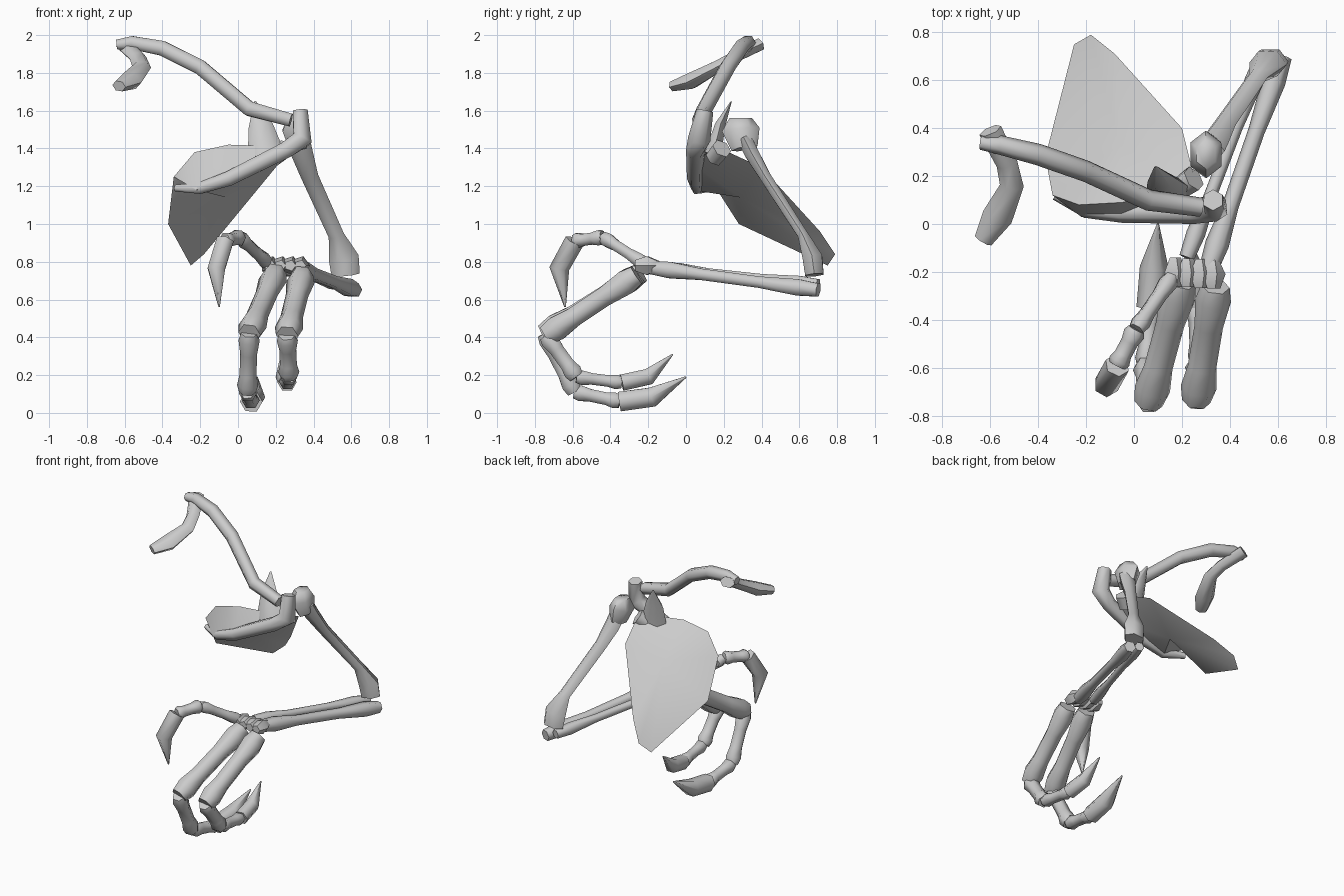
import bpy, bmesh
from math import cos, sin, tau, radians
from mathutils import Vector

cube = bpy.data.objects.get("Cube")
if cube:
    bpy.data.objects.remove(cube)

GREY = (0.6, 0.6, 0.6, 1)
bone_grey = bpy.data.materials.new("bone_grey")
bone_grey.use_nodes = True
bone_grey.diffuse_color = GREY
bone_grey.node_tree.nodes["Principled BSDF"].inputs["Base Color"].default_value = GREY

ACROSS = Vector((1, 0, 0))
DEEP = Vector((0, 1, 0))


def finish(name, bm, angle):
    """Turn the bmesh into a smooth-shaded bone object."""
    bmesh.ops.recalc_face_normals(bm, faces=bm.faces)
    mesh = bpy.data.meshes.new(name)
    bm.to_mesh(mesh)
    bm.free()
    mesh.materials.append(bone_grey)
    obj = bpy.data.objects.new(name, mesh)
    bpy.context.collection.objects.link(obj)
    bpy.ops.object.select_all(action='DESELECT')
    bpy.context.view_layer.objects.active = obj
    obj.select_set(True)
    bpy.ops.object.shade_smooth_by_angle(angle=radians(angle))


def tube(name, path, radii, wide=ACROSS, flat=1.0, sides=6):
    """Low-poly tube along a path; flat scales it across the wide direction."""
    bm = bmesh.new()
    points = [Vector(p) for p in path]
    rings = []
    for i, (point, radius) in enumerate(zip(points, radii)):
        before = (point - points[i - 1]).normalized() if i else Vector()
        after = (points[i + 1] - point).normalized() if i + 1 < len(points) else Vector()
        along = (before + after).normalized()
        side = (wide - along * wide.dot(along)).normalized()
        normal = along.cross(side) * flat
        turns = [tau * k / sides for k in range(sides)]
        rings.append([bm.verts.new(point + (side * cos(a) + normal * sin(a)) * radius)
                      for a in turns])
    for ring, following in zip(rings, rings[1:]):
        for k in range(sides):
            j = (k + 1) % sides
            bm.faces.new((ring[k], ring[j], following[j], following[k]))
    bm.faces.new(rings[0])
    bm.faces.new(rings[-1])
    finish(name, bm, 65)


def long_bone(name, start, end, waist, knob):
    """Straight bone with a slim waist and a swollen knob at each end."""
    start, end = Vector(start), Vector(end)
    path = [start.lerp(end, t) for t in (0, .12, .35, .7, .88, 1)]
    radii = [knob * .8, knob, waist, waist, knob, knob * .8]
    tube(name, path, radii)


def finger(name, joints, girths, claw_girth, claw_side=ACROSS):
    """Chain of bones between the joints, closed by a claw curving on to the tip."""
    joints = [Vector(j) for j in joints]
    *knuckles, tip = joints
    for k, girth in enumerate(girths):
        long_bone(f"{name}_bone_{k + 1}", knuckles[k], knuckles[k + 1], girth * .8, girth)
    root = knuckles[-1]
    heading = (root - knuckles[-2]).normalized()
    reach = (tip - root).normalized()
    bulge = (heading - reach * heading.dot(reach)) * .07
    tube(f"{name}_claw", [root, root.lerp(tip, .45) + bulge, tip],
         [claw_girth, claw_girth, claw_girth * .08], claw_side)


# Shoulder blade: rim, crowned back, hollow front under a raised ridge line
blade = bmesh.new()
rim = [blade.verts.new(p) for p in (
    (-.34, .12, 1.25), (-.37, .28, 1), (-.25, .75, .78), (-.18, .79, .84), (-.08, .71, .96),
    (.2, .4, 1.3), (.26, .16, 1.41), (-.05, .09, 1.42), (-.23, .08, 1.38))]
ridge = [blade.verts.new(p) for p in ((.12, .03, 1.32), (-.05, .03, 1.24), (-.22, .03, 1.18))]
inner, middle, outer = ridge
left, top, right, corner = rim[6], rim[7], rim[8], rim[0]
for face in ((left, top, middle, inner), (top, right, outer, middle), (right, corner, outer)):
    blade.faces.new(face)
for loop, crown in ((rim, (-.06, .33, 1.22)), (rim[:7] + ridge, (-.06, .29, 1.14))):
    centre = blade.verts.new(crown)
    for k, vert in enumerate(loop):
        blade.faces.new((vert, loop[(k + 1) % len(loop)], centre))
finish("shoulder_blade", blade, 40)

# Ridge across the blade, turning up into the shoulder tip
tube("blade_ridge",
     [(-.33, .12, 1.19), (-.2, .06, 1.19), (-.05, .05, 1.24), (.25, .05, 1.39),
      (.34, .07, 1.45), (.33, .1, 1.6)],
     [.02, .035, .045, .05, .06, .045], DEEP)
tube("blade_hook", [(.15, .14, 1.36), (.12, .18, 1.52), (.09, .24, 1.65)],
     [.1, .065, .005], flat=.5)
tube("shoulder_socket", [(.19, .15, 1.35), (.25, .19, 1.4)], [.05, .055], DEEP)

# Collar bone and breast bone
tube("collar_bone",
     [(-.64, .34, 1.95), (-.56, .33, 1.96), (-.4, .29, 1.93), (-.2, .22, 1.83),
      (.06, .1, 1.61), (.28, .07, 1.55)],
     [.03, .04, .045, .045, .045, .04], DEEP)
tube("breast_bone",
     [(-.6, .39, 1.95), (-.53, .25, 1.88), (-.51, .16, 1.83), (-.57, .03, 1.76),
      (-.63, -.07, 1.73)],
     [.05, .045, .05, .065, .04], flat=.75)

# Arm
tube("upper_arm_head", [(.3, .29, 1.56), (.3, .29, 1.5), (.32, .31, 1.4)],
     [.06, .1, .07], DEEP, .75)
tube("upper_arm",
     [(.32, .31, 1.45), (.34, .35, 1.37), (.38, .42, 1.25), (.52, .62, .94),
      (.56, .67, .82), (.57, .68, .73)],
     [.06, .058, .046, .042, .08, .075], flat=.75)
long_bone("outer_forearm", (.62, .7, .65), (.31, -.19, .77), .035, .05)
long_bone("inner_forearm", (.54, .7, .68), (.22, -.14, .77), .027, .04)

# Row of wrist pebbles
first, last = Vector((.17, -.2, .78)), Vector((.33, -.21, .78))
for k in range(4):
    pebble = first.lerp(last, k / 3)
    tube(f"wrist_bone_{k + 1}", [pebble + DEEP * .06, pebble, pebble - DEEP * .06],
         [.025, .052, .03], sides=5)

# Two long fingers and the thumb
finger("inner_finger",
       [(.2, -.24, .74), (.06, -.75, .42), (.05, -.59, .11), (.07, -.35, .06), (.1, 0, .19)],
       [.075, .056, .048], .06)
finger("outer_finger",
       [(.34, -.26, .73), (.26, -.74, .41), (.27, -.58, .19), (.26, -.34, .16), (.23, -.07, .31)],
       [.075, .056, .044], .05)
finger("thumb", [(.16, -.22, .79), (.01, -.44, .93), (-.07, -.59, .91), (-.1, -.64, .56)],
       [.042, .046], .053, DEEP)
